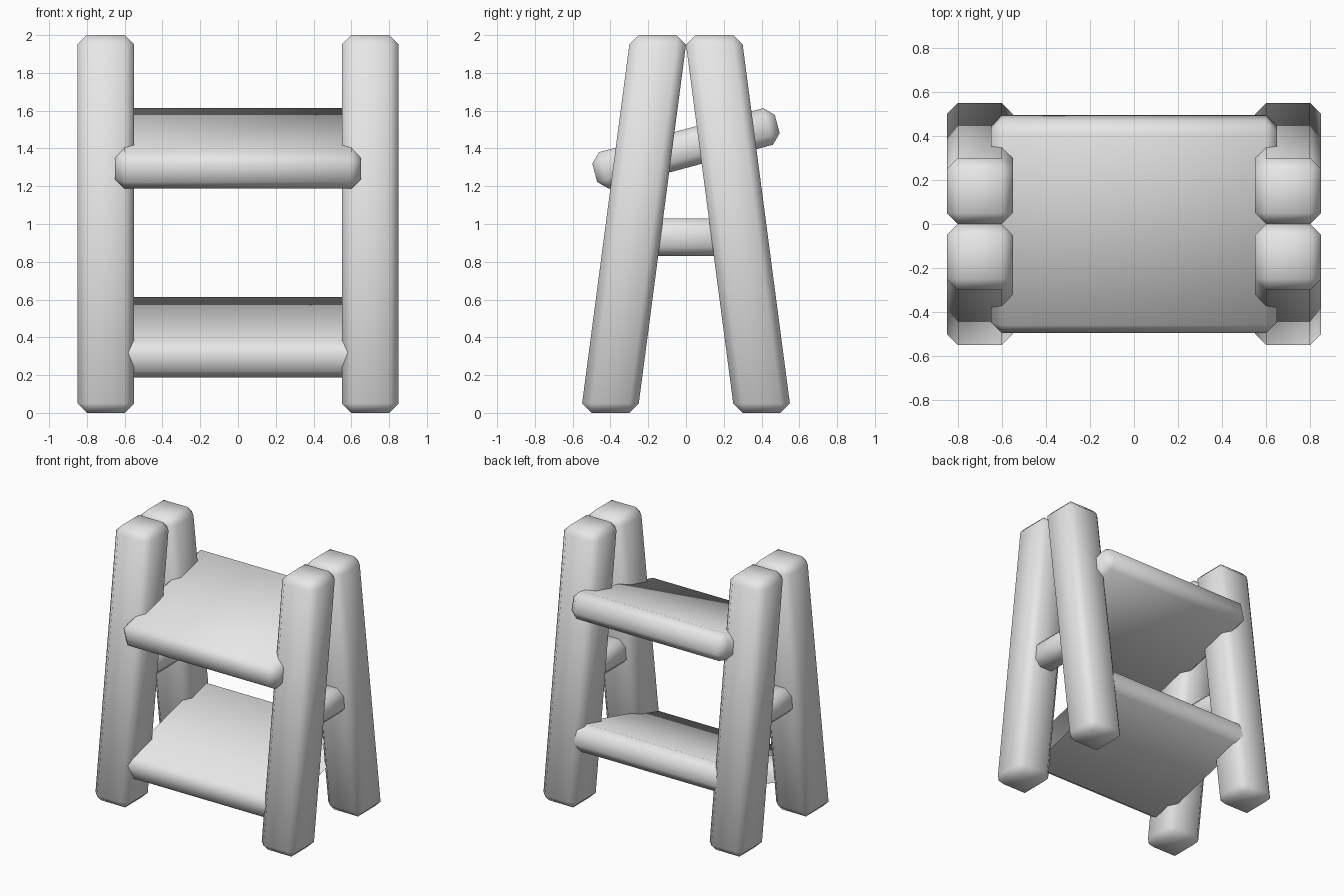
import bpy, bmesh, math
from mathutils import Matrix

cube = bpy.data.objects.get("Cube")
if cube:
    bpy.data.objects.remove(cube, do_unlink=True)

grey = bpy.data.materials.new("plain grey")
grey.use_nodes = True
colour = (0.8, 0.8, 0.8, 1)
grey.diffuse_color = colour
grey.node_tree.nodes["Principled BSDF"].inputs["Base Color"].default_value = colour

BEVEL = 0.05


def beam(name, size, centre, tilt=0, lean=0, open_ends=False):
    """Chamfered, smooth shaded beam; lean slides its top end along y."""
    bm = bmesh.new()
    bmesh.ops.create_cube(bm, size=1)
    bmesh.ops.scale(bm, vec=size, verts=bm.verts)
    bmesh.ops.bevel(bm, geom=bm.edges[:], offset=BEVEL, segments=1,
                    affect='EDGES', profile=0.5)
    if open_ends:
        # keep only the tube between the end chamfers
        ends = [v for v in bm.verts if abs(v.co.x) > size[0] / 2 - BEVEL / 2]
        bmesh.ops.delete(bm, geom=ends, context='VERTS')
    for v in bm.verts:
        if v.co.z > 0:
            v.co.y += lean
    bm.transform(Matrix.Translation(centre) @ Matrix.Rotation(tilt, 4, 'X'))
    for f in bm.faces:
        f.smooth = True
    mesh = bpy.data.meshes.new(name)
    bm.to_mesh(mesh)
    bm.free()
    mesh.materials.append(grey)
    obj = bpy.data.objects.new(name, mesh)
    bpy.context.collection.objects.link(obj)
    return obj


# Leaning legs and the short bars joining each pair
for side, sx in (("left", 1), ("right", -1)):
    for end, sy in (("front", -1), ("back", 1)):
        beam(f"{end}_{side}_leg", (0.3, 0.3, 2), (sx * 0.7, sy * 0.4, 1),
             lean=-sy * 0.25)
    beam(f"{side}_crossbar", (0.2, 0.6, 0.2), (sx * 0.7, 0, 0.93))

# Tilted shelves
tilt = math.radians(15)
beam("upper_shelf", (1.3, 1, 0.2), (0, 0, 1.4), tilt)
beam("lower_shelf", (1.3, 1, 0.2), (0, 0, 0.4), tilt, open_ends=True)
